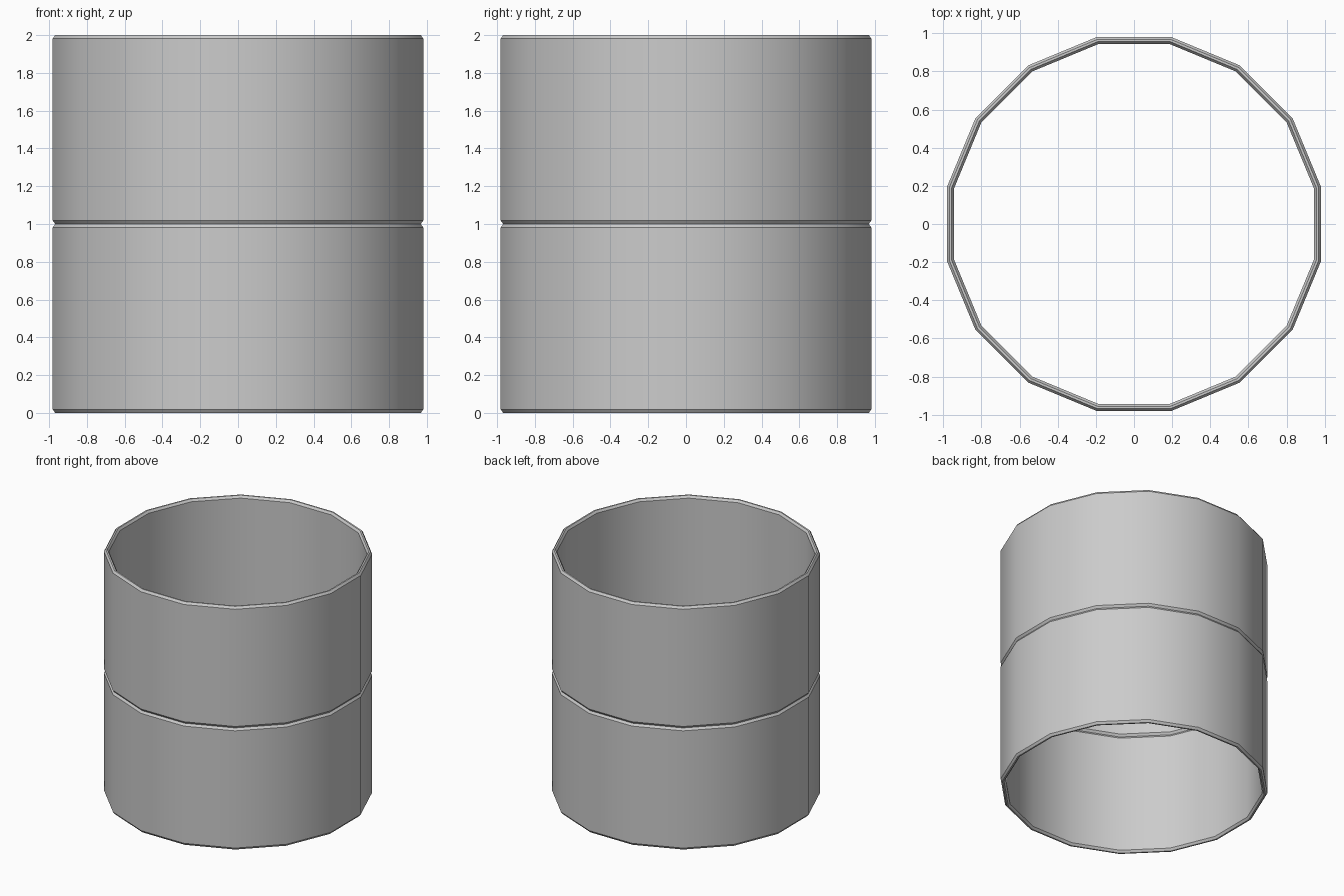
import bpy, bmesh, math

if "Cube" in bpy.data.objects:
    bpy.data.objects.remove(bpy.data.objects["Cube"])

SIDES = 16
R_OUT, R_IN = 1.0, 0.962      # corner radii of the wall
CH_R, CH_Z = 0.013, 0.018     # rim chamfer


def ring(name, z0, z1):
    # closed wall cross-section (radius, height) swept round 16 sides
    profile = [(R_OUT, z0 + CH_Z), (R_OUT, z1 - CH_Z),
               (R_OUT - CH_R, z1), (R_IN + CH_R, z1),
               (R_IN, z1 - CH_Z), (R_IN, z0 + CH_Z),
               (R_IN + CH_R, z0), (R_OUT - CH_R, z0)]
    bm = bmesh.new()
    loops = []
    for i in range(SIDES):
        a = 2 * math.pi * (i + 0.5) / SIDES
        loops.append([bm.verts.new((r * math.cos(a), r * math.sin(a), z))
                      for r, z in profile])
    n = len(profile)
    for i in range(SIDES):
        a, b = loops[i], loops[(i + 1) % SIDES]
        for j in range(n):
            k = (j + 1) % n
            bm.faces.new((a[j], b[j], b[k], a[k]))
    bmesh.ops.recalc_face_normals(bm, faces=bm.faces)
    mesh = bpy.data.meshes.new(name)
    bm.to_mesh(mesh)
    bm.free()
    obj = bpy.data.objects.new(name, mesh)
    bpy.context.collection.objects.link(obj)
    # walls shade smoothly round, chamfers stay crisp
    bpy.ops.object.select_all(action='DESELECT')
    obj.select_set(True)
    bpy.context.view_layer.objects.active = obj
    bpy.ops.object.shade_smooth_by_angle(angle=math.radians(30))
    return obj


# two stacked rings meeting in a V groove
ring("lower_ring", 0.0, 1.0)
ring("upper_ring", 1.0, 2.0)
